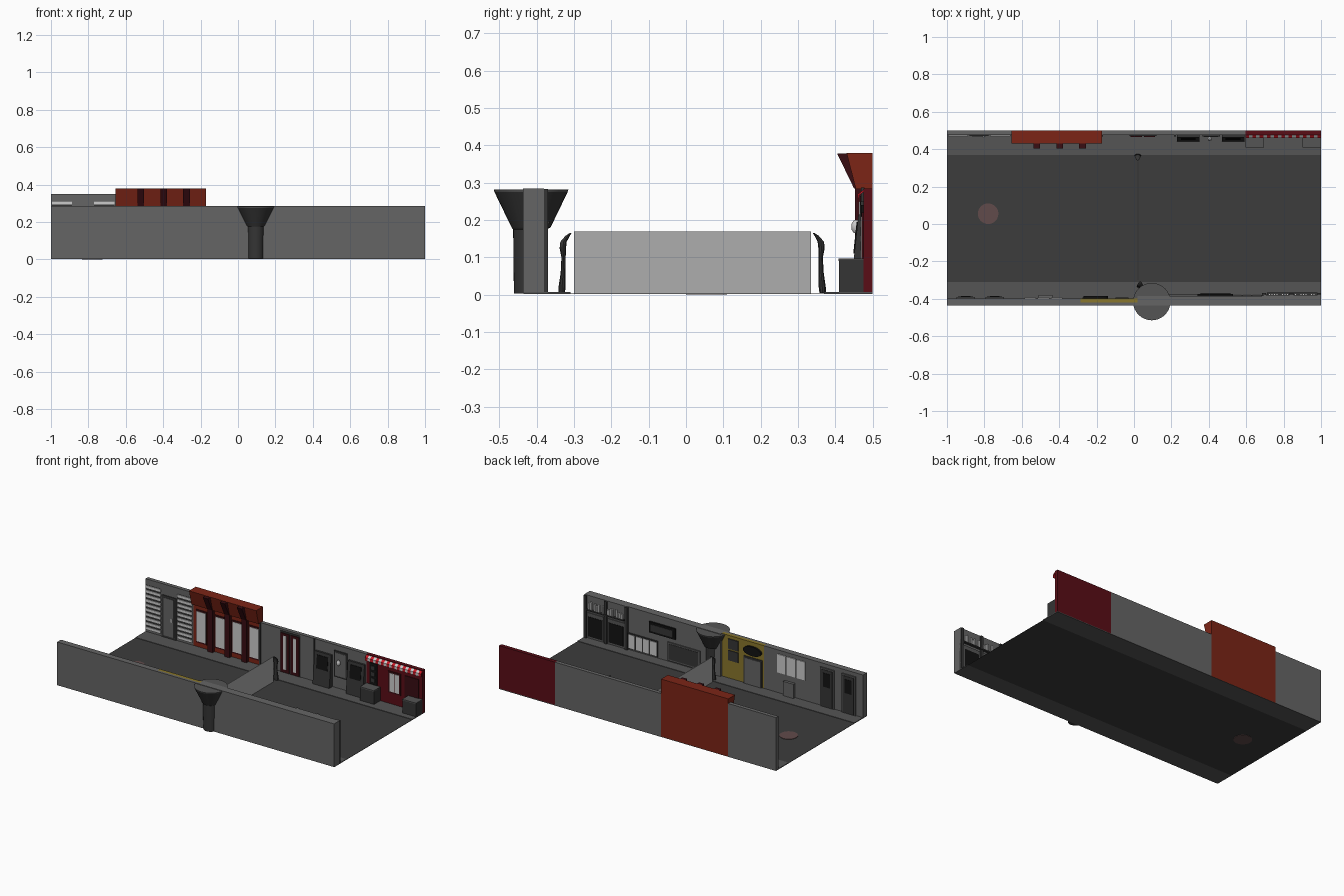
import bpy, bmesh, math, random

if "Cube" in bpy.data.objects:
    bpy.data.objects.remove(bpy.data.objects["Cube"])
random.seed(4)

COL = {"wall": (.13, .13, .13), "pave": (.09, .09, .09), "road": (.045, .045, .045),
       "dark": (.035, .035, .035), "black": (.006, .006, .006), "light": (.55, .55, .55),
       "red": (.2, .018, .008), "maroon": (.1, .004, .008), "deep": (.04, .004, .006),
       "bright": (.6, .01, .02), "yellow": (.25, .18, .025), "pink": (.12, .07, .07),
       "glass": (.42, .42, .42)}
MATS = {}
for k, c in COL.items():
    MATS[k] = bpy.data.materials.new(k + "_finish")
    MATS[k].diffuse_color = (*c, 1)


def make(name, verts, faces, mat, smooth=False):
    me = bpy.data.meshes.new(name)
    me.from_pydata(verts, [], faces)
    bm = bmesh.new()
    bm.from_mesh(me)
    bmesh.ops.recalc_face_normals(bm, faces=bm.faces)
    bm.to_mesh(me)
    bm.free()
    ob = bpy.data.objects.new(name, me)
    bpy.context.collection.objects.link(ob)
    me.materials.append(MATS[mat])
    if smooth:
        bpy.ops.object.select_all(action='DESELECT')
        ob.select_set(True)
        bpy.context.view_layer.objects.active = ob
        bpy.ops.object.shade_smooth_by_angle(angle=math.radians(35))
    return ob


def prism(name, x0, x1, prof, mat):
    """Extrude a (y, z) profile along x."""
    n = len(prof)
    v = [(x, y, z) for x in (x0, x1) for y, z in prof]
    f = [tuple(range(n)), tuple(range(n, 2 * n))]
    f += [(i, (i + 1) % n, n + (i + 1) % n, n + i) for i in range(n)]
    return make(name, v, f, mat)


def box(name, x0, x1, y0, y1, z0, z1, mat):
    return prism(name, x0, x1, [(y0, z0), (y1, z0), (y1, z1), (y0, z1)], mat)


def tube(name, rings, sides, mat, sx=1):
    """Loft round rings given as (x, y, z, radius)."""
    v = [(x + sx * r * math.cos(2 * math.pi * i / sides), y + r * math.sin(2 * math.pi * i / sides), z)
         for x, y, z, r in rings for i in range(sides)]
    f = [(k * sides + i, k * sides + (i + 1) % sides, (k + 1) * sides + (i + 1) % sides, (k + 1) * sides + i)
         for k in range(len(rings) - 1) for i in range(sides)]
    f += [tuple(range(sides)), tuple(range(len(v) - sides, len(v)))]
    return make(name, v, f, mat, True)


def back(name, x0, x1, z0, z1, mat, d=.005):
    """Panel on the street face of the back row."""
    return box(name, x0, x1, .475 - d, .478, z0, z1, mat)


def front(name, x0, x1, z0, z1, mat, d=.005):
    """Panel on the street face of the front row."""
    y = -.385 if x0 > .1 else -.398
    return box(name, x0, x1, y - .003, y + d, z0, z1, mat)


# Street and pavements
box("road", -1, 1, -.31, .37, .002, .004, "road")
box("front_pavement", -1, 1, -.435, -.31, .002, .007, "pave")
box("back_pavement", -1, 1, .37, .5, .002, .007, "pave")
tube("manhole_cover", [(-.78, .055, 0, .055), (-.78, .055, .007, .055)], 32, "pink")

# Back row of buildings
for nm, x0, x1, h, m in (("slatted_house", -1, -.655, .35, "wall"), ("red_house", -.655, -.17, .3, "red"),
                         ("plain_house", -.17, .22, .285, "wall"), ("arcade_house", .22, .595, .285, "wall"),
                         ("maroon_shop", .595, 1, .285, "maroon")):
    box(nm + "_wall", x0, x1, .475, .5, .004, h, m)

# Slatted house: two shutter bays and a door
for x0, x1 in ((-.995, -.887), (-.77, -.66)):
    back("shutter_backing", x0, x1, .02, .312, "dark", .002)
    for i in range(10):
        back("shutter_slat", x0, x1, .025 + i * .03, .041 + i * .03, "light", .007)
back("slatted_house_door", -.88, -.778, .007, .28, "dark", .005)
back("slatted_house_door_panel", -.865, -.793, .02, .265, "wall", .007)
back("slatted_house_door_handle", -.81, -.8, .12, .145, "light", .013)

# Red house: cornice, brackets, pillars, windows
prism("red_cornice", -.655, -.17, [(.455, .283), (.5, .283), (.5, .38), (.43, .38)], "red")
for x in (-.52, -.397, -.275):
    prism("cornice_bracket", x - .018, x + .018, [(.45, .285), (.47, .285), (.45, .378), (.405, .378)], "deep")
    back("red_house_pillar", x - .018, x + .018, .007, .285, "deep", .022)
for x in (-.595, -.458, -.336, -.212):
    back("red_house_window_frame", x - .039, x + .039, .035, .25, "deep", .004)
    back("red_house_window", x - .033, x + .033, .045, .24, "light", .007)

# Plain house: double door
back("divider_left", -.175, -.165, .007, .287, "dark", .006)
back("double_door_frame", -.025, .12, .007, .275, "dark", .004)
for x in (.012, .083):
    back("double_door_leaf", x - .03, x + .03, .01, .265, "deep", .009)
    back("double_door_glass", x - .011, x + .011, .03, .25, "light", .011)
back("divider_right", .215, .225, .007, .287, "dark", .006)

# Arcade house: two sloping cabinets around a bright window with a lamp
for x in (.29, .53):
    prism("leaning_cabinet", x - .06, x + .06, [(.44, .007), (.477, .007), (.477, .215), (.462, .215)], "dark")
    prism("cabinet_screen", x - .04, x + .04, [(.448, .11), (.47, .11), (.47, .195), (.457, .195)], "black")
back("lamp_window_frame", .365, .46, .08, .25, "dark", .007)
back("lamp_window", .375, .45, .09, .24, "wall", .009)
box("lamp_arm", .4, .412, .452, .477, .185, .193, "light")
tube("lamp_globe", [(.406, .455, .165, .005), (.406, .455, .175, .012),
                    (.406, .455, .19, .012), (.406, .455, .2, .005)], 12, "light")

# Maroon shop: striped awning, window, hanging sign, door and crates
N = 21
w = .405 / N
for i in range(N):
    prism("awning_stripe", .595 + i * w, .595 + (i + 1) * w,
          [(.478, .283), (.459, .268), (.459, .248), (.462, .248), (.463, .266), (.478, .277)],
          "light" if i % 2 else "bright")
back("shop_sign_board", .62, .675, .1, .24, "black", .006)
for z in (.13, .17, .21):
    back("sign_tile", .635, .66, z - .012, z + .012, "dark", .009)
back("shop_window_frame", .755, .845, .08, .22, "deep", .005)
for x in (.782, .818):
    back("shop_window_pane", x - .016, x + .016, .09, .21, "light", .008)
back("maroon_shop_door", .875, .975, .007, .22, "deep", .005)
for x in (.595, .9):
    box("street_crate", x, x + .1, .41, .475, .007, .095, "dark")
    box("crate_lid", x - .0, x + .1, .408, .475, .09, .097, "pave")

# Front row of buildings
for nm, x0, x1, yi, m in (("long_house", -1, -.285, -.398, "wall"), ("yellow_shop", -.285, .02, -.398, "yellow"),
                          ("record_shop", .02, .695, -.385, "wall"), ("book_shop", .695, 1, -.38, "wall")):
    box(nm + "_wall", x0, x1, -.42, yi, .004, .285, m)
    box(nm + "_rear", x0, x1, -.437, -.42, .004, .285, "wall")

# Book shop: shelf of books and two display windows
front("book_shelf", .71, .98, .19, .198, "dark", .02)
x = .72
while x < .965:
    front("book", x, x + .01, .198, .225 + random.random() * .025, "light", .014)
    x += .013 if random.random() < .8 else .03
for x0, x1 in ((.715, .82), (.865, .97)):
    front("book_shop_window_frame", x0 - .008, x1 + .008, .012, .175, "pave", .011)
    front("book_shop_window", x0, x1, .022, .15, "black", .013)
for x in (.695, .842, .99):
    front("book_shop_pillar", x - .01, x + .01, .007, .283, "dark", .015)

# Record shop: blank sign, row of bright panes, display window
front("wide_sign", .34, .53, .165, .235, "black", .012)
front("wide_sign_inset", .355, .515, .178, .222, "dark", .015)
front("pane_row_frame", .47, .687, .014, .118, "dark", .006)
for i in range(4):
    front("bright_pane", .478 + i * .052, .522 + i * .052, .022, .11, "light", .009)
front("display_window_frame", .165, .4, .014, .135, "pave", .007)
front("display_window", .177, .388, .025, .125, "dark", .009)

# Yellow shop: windows, oval sign, door
for z in (.125, .2):
    front("yellow_shop_window", -.1, -.03, z, z + .065, "dark", .006)
front("yellow_shop_door_frame", -.275, -.14, .007, .185, "dark", .005)
front("yellow_shop_door", -.265, -.15, .007, .175, "wall", .008)
oval = [(-.205 + .065 * math.cos(a * math.pi / 12), .23 + .03 * math.sin(a * math.pi / 12)) for a in range(24)]
make("oval_sign", [(x, y, z) for y in (-.4, -.386) for x, z in oval],
     [tuple(range(24)), tuple(range(24, 48))] + [(i, (i + 1) % 24, 24 + (i + 1) % 24, 24 + i) for i in range(24)],
     "black")

# Long house: three panes, a low hatch, two dark doors
for i in range(3):
    front("long_house_pane", -.585 + i * .07, -.523 + i * .07, .14, .26, "light", .006)
front("low_hatch", -.51, -.435, .007, .1, "wall", .018)
for x in (-.745, -.9):
    front("long_house_door_frame", x - .05, x + .05, .007, .26, "pave", .008)
    front("long_house_door", x - .04, x + .04, .01, .25, "dark", .011)
    front("long_house_door_window", x - .025, x + .025, .14, .23, "black", .013)

# Round tower with flared top
tube("round_tower", [(.095, -.418, .004, .043), (.095, -.418, .175, .045),
                     (.095, -.415, .18, .052), (.095, -.415, .281, .085)], 32, "dark").scale = (1, 1, 1)
tube("tower_cap", [(.095, -.415, .275, .098), (.095, -.415, .282, .1)], 32, "pave").hide_render = False
tube("tower_flare", [(.095, -.415, .18, .052), (.095, -.415, .275, .098)], 32, "dark")

# Barrier across the street and its curved posts
box("barrier_sheet", .019, .023, -.3, .335, .004, .169, "glass")
for s, x, off in ((1, .02, 0), (-1, .033, .033)):
    pts = ((.366, .005, .009), (.365, .02, .01), (.362, .06, .007), (.361, .1, .006), (.363, .125, .009),
           (.361, .142, .009), (.35, .158, .006), (.341, .166, .002))
    tube("barrier_post", [(x, s * y + off, z, r) for y, z, r in pts], 10, "dark", 1.8)

for m in bpy.data.materials:
    if m.users and not m.is_grease_pencil:
        m.use_nodes = True
        m.node_tree.nodes["Principled BSDF"].inputs["Base Color"].default_value = m.diffuse_color
